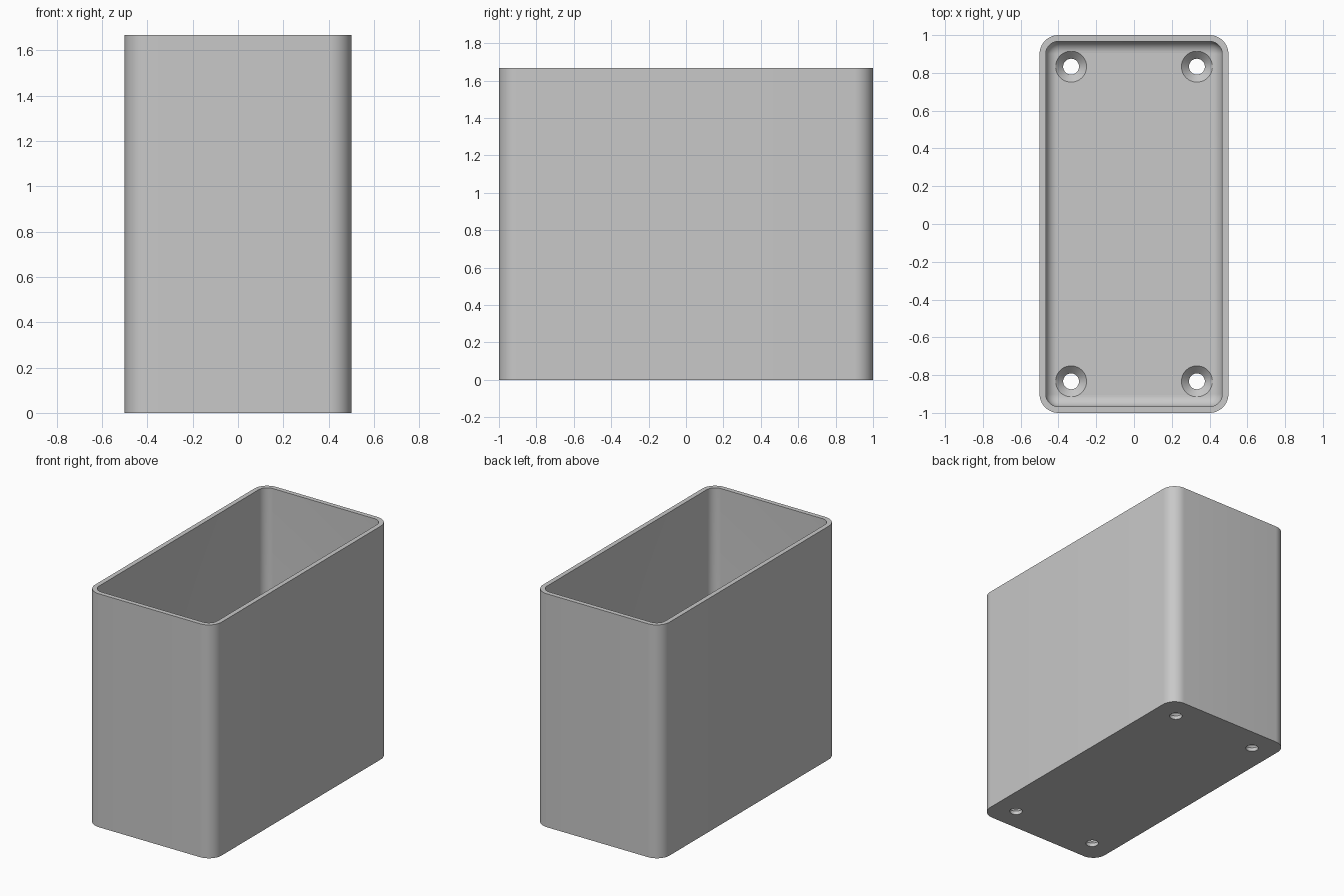
import bpy, bmesh, math

cube = bpy.data.objects.get("Cube")
if cube:
    bpy.data.objects.remove(cube, do_unlink=True)

HALF_X, HALF_Y, HEIGHT = 0.5, 1.0, 1.667
CORNER, WALL, FLOOR, FILLET = 0.1, 0.033, 0.067, 0.062
SEG = 12

grey = bpy.data.materials.new("plain grey")
grey.use_nodes = True
colour = (0.58, 0.58, 0.58, 1)
grey.diffuse_color = colour
grey.node_tree.nodes["Principled BSDF"].inputs["Base Color"].default_value = colour


def rounded_loop(bm, inset, z):
    """Rounded rectangle ring of vertices, shrunk by inset."""
    r = CORNER - inset
    ring = []
    for i, (sx, sy) in enumerate([(1, 1), (-1, 1), (-1, -1), (1, -1)]):
        for k in range(SEG + 1):
            a = math.pi / 2 * (i + k / SEG)
            ring.append(bm.verts.new((sx * (HALF_X - CORNER) + r * math.cos(a),
                                      sy * (HALF_Y - CORNER) + r * math.sin(a), z)))
    return ring


def circle_loop(bm, x, y, r, z, n=48):
    return [bm.verts.new((x + r * math.cos(2 * math.pi * k / n),
                          y + r * math.sin(2 * math.pi * k / n), z)) for k in range(n)]


def skin(bm, rings):
    """Bridge successive rings and cap both ends."""
    for a, b in zip(rings, rings[1:]):
        for k in range(len(a)):
            j = (k + 1) % len(a)
            bm.faces.new((a[k], a[j], b[j], b[k]))
    bm.faces.new(rings[0][::-1])
    bm.faces.new(rings[-1])


def make_object(name, bm):
    bmesh.ops.recalc_face_normals(bm, faces=bm.faces)
    mesh = bpy.data.meshes.new(name)
    bm.to_mesh(mesh)
    bm.free()
    obj = bpy.data.objects.new(name, mesh)
    bpy.context.collection.objects.link(obj)
    mesh.materials.append(grey)
    return obj


# Open box: outer wall, rim, inner wall, floor fillet, floor
bm = bmesh.new()
sections = [(0, 0), (0, HEIGHT), (WALL, HEIGHT)]
for k in range(9):
    a = math.pi / 2 * k / 8
    sections.append((WALL + FILLET * (1 - math.cos(a)),
                     FLOOR + FILLET * (1 - math.sin(a))))
skin(bm, [rounded_loop(bm, inset, z) for inset, z in sections])
box = make_object("open_box", bm)

# Countersunk screw holes in the floor
bm = bmesh.new()
for sx in (-1, 1):
    for sy in (-1, 1):
        profile = [(0.042, -0.1), (0.042, 0.026), (0.082, FLOOR), (0.082, 0.2)]
        skin(bm, [circle_loop(bm, sx * 0.333, sy * 0.833, r, z) for r, z in profile])
cutter = make_object("screw_hole_cutter", bm)
cutter.hide_render = True

cut = box.modifiers.new("screw_holes", "BOOLEAN")
cut.operation = "DIFFERENCE"
cut.solver = "EXACT"
cut.object = cutter
bpy.ops.object.select_all(action="DESELECT")
box.select_set(True)
bpy.context.view_layer.objects.active = box
bpy.ops.object.modifier_apply(modifier=cut.name)
bpy.data.objects.remove(cutter, do_unlink=True)
bpy.ops.object.shade_smooth_by_angle(angle=math.radians(30))
